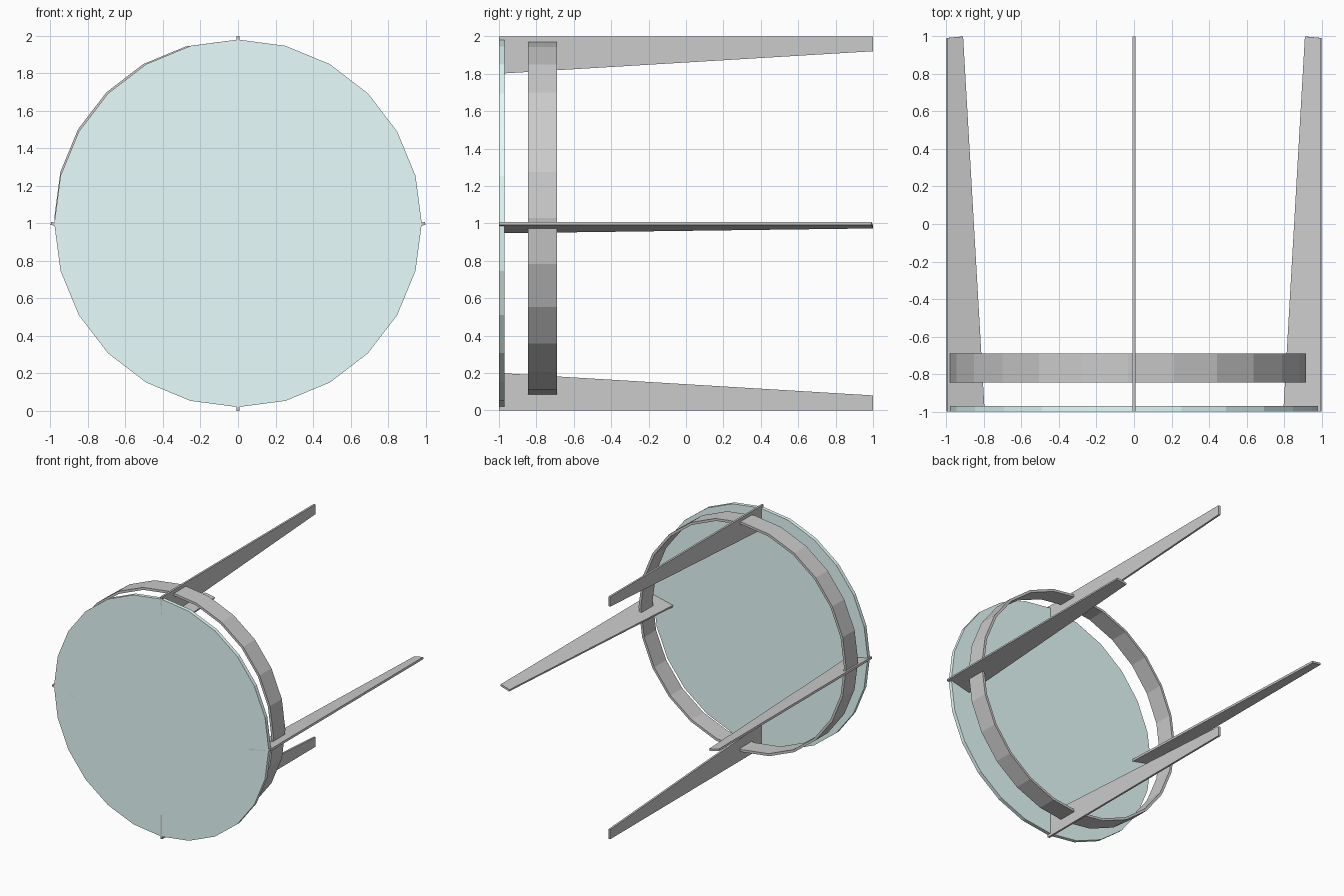
import bpy
from math import sin, cos, pi

if "Cube" in bpy.data.objects:
    bpy.data.objects.remove(bpy.data.objects["Cube"])

SIDES = 24


def make_object(name, verts, faces):
    mesh = bpy.data.meshes.new(name)
    mesh.from_pydata(verts, [], faces)
    mesh.update()
    obj = bpy.data.objects.new(name, mesh)
    bpy.context.collection.objects.link(obj)
    return obj


def circle(radius, y, cx=0.0, cz=1.0):
    return [(cx + radius * cos(2 * pi * i / SIDES), y,
             cz + radius * sin(2 * pi * i / SIDES)) for i in range(SIDES)]


def bridge(a, b):
    """Quads between the vertex loops starting at index a and b."""
    return [(a + i, a + (i + 1) % SIDES, b + (i + 1) % SIDES, b + i)
            for i in range(SIDES)]


# Round glass top, lying on its side
n = SIDES
glass = make_object("table_top", circle(0.98, -1.0) + circle(0.98, -0.97),
                    [tuple(range(n)), tuple(reversed(range(n, 2 * n)))]
                    + [f[::-1] for f in bridge(0, n)])
mat = bpy.data.materials.new("pale_glass")
mat.diffuse_color = (0.8, 0.99, 0.98, 1)
mat.use_nodes = True
mat.node_tree.nodes["Principled BSDF"].inputs["Base Color"].default_value = mat.diffuse_color
glass.data.materials.append(mat)

# Support ring, slightly off centre
cx, cz, outer, inner, y0, y1 = -0.032, 1.028, 0.948, 0.928, -0.845, -0.69
ring_verts = (circle(outer, y0, cx, cz) + circle(outer, y1, cx, cz)
              + circle(inner, y1, cx, cz) + circle(inner, y0, cx, cz))
ring_faces = []
for k in range(4):
    ring_faces += [f[::-1] for f in bridge(k * n, (k + 1) % 4 * n)]
make_object("support_ring", ring_verts, ring_faces)


# Tapered flat legs: profile in (radial, y), tilted about the outer edge
def leg(name, angle, tilt=0.0, mirror=1, end=1.0):
    t = 0.008
    profile = [(1.0, -1.0), (0.8, -1.0), (0.915 if tilt else 0.92, 1.0), (1.0, end)]
    verts = []
    for s in (-t, t):
        for r, y in profile:
            # radial inset and drop from the outer edge
            d = r - 1.0
            u, v = 1.0 + d - s * tilt - t * abs(tilt), d * tilt + s
            x = u * cos(angle) - v * sin(angle)
            z = u * sin(angle) + v * cos(angle)
            verts.append((mirror * x, y, 1.0 + z))
    faces = [(0, 1, 2, 3), (7, 6, 5, 4)] + [
        (i, i + 4, (i + 1) % 4 + 4, (i + 1) % 4) for i in range(4)]
    if mirror < 0:
        faces = [f[::-1] for f in faces]
    make_object(name, verts, faces)


leg("upper_leg", pi / 2)
leg("lower_leg", -pi / 2)
leg("right_leg", 0, 0.225, 1, 0.992)
leg("left_leg", 0, 0.225, -1, 0.992)
